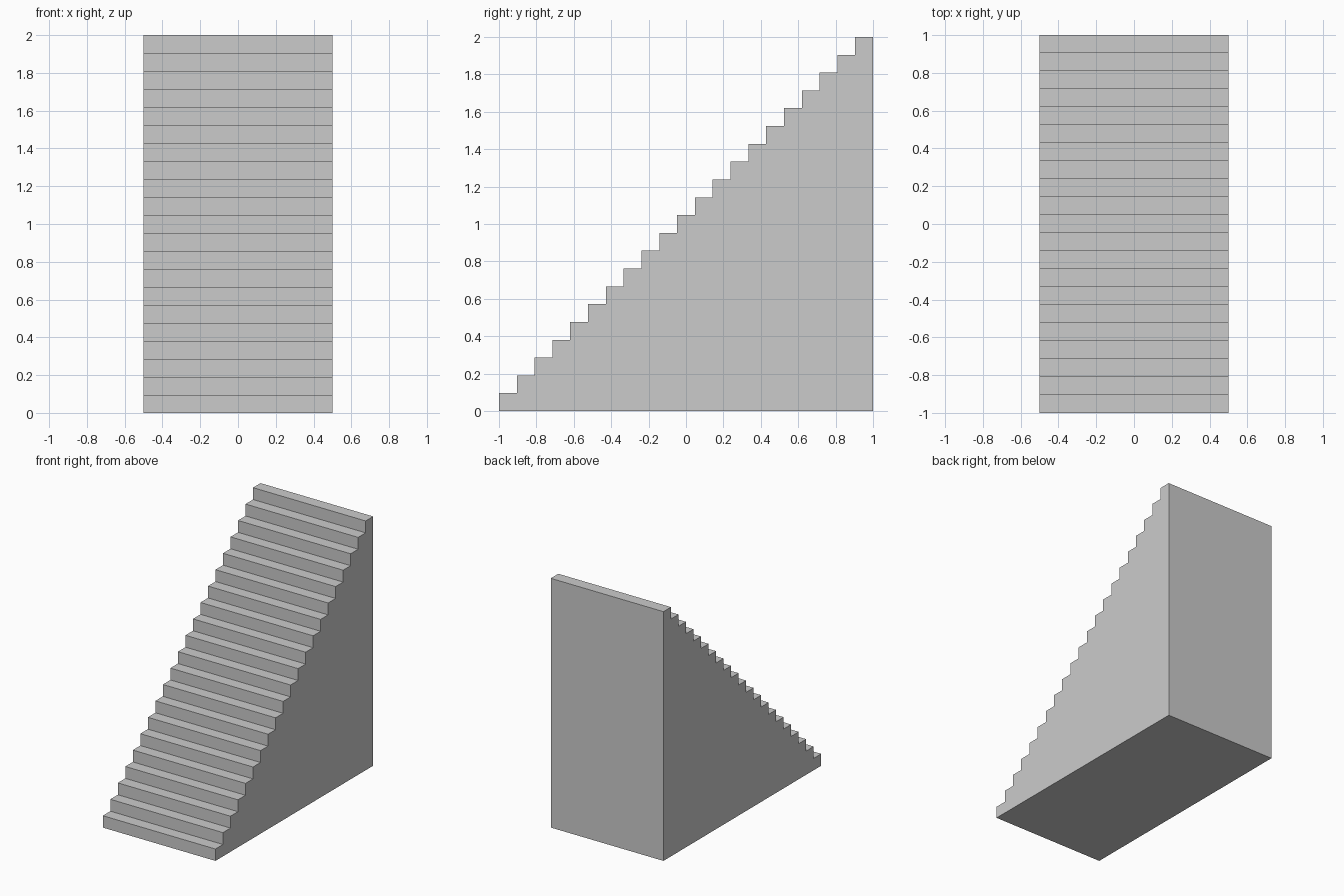
import bpy, bmesh

if "Cube" in bpy.data.objects:
    bpy.data.objects.remove(bpy.data.objects["Cube"])

STEPS = 21
WIDTH = 1.0
SIZE = 2.0            # total run and total rise
S = SIZE / STEPS      # tread depth = riser height

# Side profile in (y, z): base corners plus one riser and tread per step
profile = [(SIZE / 2, 0), (-SIZE / 2, 0)]
for i in range(STEPS):
    y = -SIZE / 2 + i * S
    profile += [(y, (i + 1) * S), (y + S, (i + 1) * S)]

# Solid staircase: extrude the profile across the width
bm = bmesh.new()
face = bm.faces.new([bm.verts.new((-WIDTH / 2, y, z)) for y, z in profile])
ext = bmesh.ops.extrude_face_region(bm, geom=[face], use_keep_orig=True)
moved = [e for e in ext["geom"] if isinstance(e, bmesh.types.BMVert)]
bmesh.ops.translate(bm, verts=moved, vec=(WIDTH, 0, 0))
bmesh.ops.recalc_face_normals(bm, faces=bm.faces)

mesh = bpy.data.meshes.new("staircase")
bm.to_mesh(mesh)
bm.free()
bpy.context.collection.objects.link(bpy.data.objects.new("staircase", mesh))
